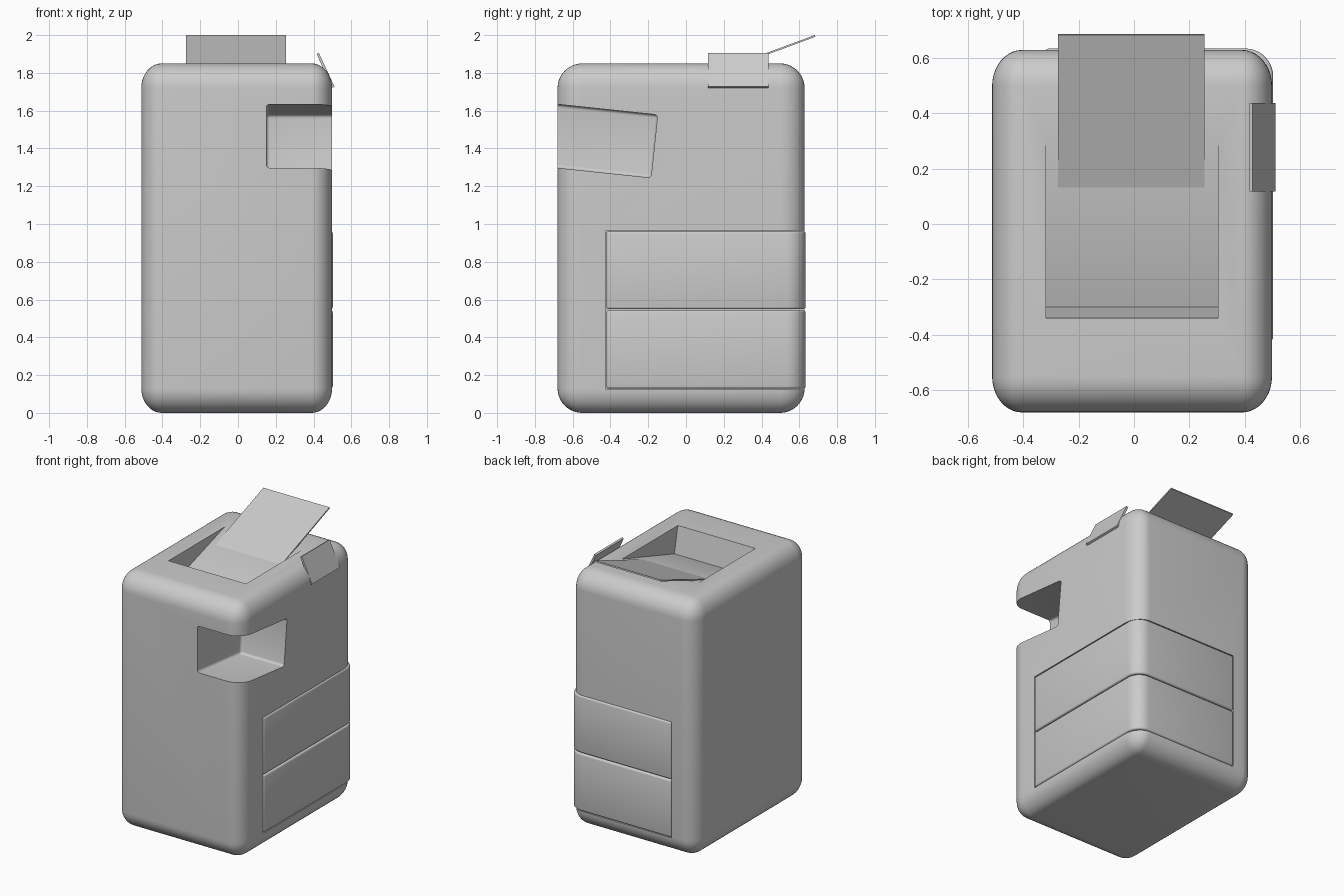
import bpy, bmesh, math
from mathutils import Matrix, Vector

if "Cube" in bpy.data.objects:
    bpy.data.objects.remove(bpy.data.objects["Cube"])


def finish(name, bm, smooth=True):
    bmesh.ops.recalc_face_normals(bm, faces=bm.faces)
    me = bpy.data.meshes.new(name)
    bm.to_mesh(me)
    bm.free()
    ob = bpy.data.objects.new(name, me)
    bpy.context.collection.objects.link(ob)
    if smooth:
        shade(ob)
    return ob


def activate(ob):
    bpy.ops.object.select_all(action='DESELECT')
    ob.select_set(True)
    bpy.context.view_layer.objects.active = ob


def shade(ob):
    activate(ob)
    bpy.ops.object.shade_smooth_by_angle(angle=math.radians(35))


def box_bm(lo, hi):
    lo, hi = Vector(lo), Vector(hi)
    bm = bmesh.new()
    bmesh.ops.create_cube(bm, size=1)
    size = hi - lo
    for v in bm.verts:
        v.co = Vector([v.co[i] * size[i] for i in range(3)]) + (lo + hi) / 2
    return bm


def round_edges(bm, edges, r, seg):
    bmesh.ops.bevel(bm, geom=edges, offset=r, offset_type='OFFSET', segments=seg,
                    profile=0.5, affect='EDGES', clamp_overlap=True)


def prism(name, pts, a, b, axis):
    """Extrude a 2D profile along 'x' (points are y,z) or 'y' (points are x,z)."""
    bm = bmesh.new()
    place = (lambda p, t: (t, p[0], p[1])) if axis == 'x' else (lambda p, t: (p[0], t, p[1]))
    face = bm.faces.new([bm.verts.new(place(p, a)) for p in pts])
    new = bmesh.ops.extrude_face_region(bm, geom=[face])['geom']
    shift = Vector((b - a, 0, 0)) if axis == 'x' else Vector((0, b - a, 0))
    bmesh.ops.translate(bm, vec=shift, verts=[g for g in new if isinstance(g, bmesh.types.BMVert)])
    return finish(name, bm, False)


def cut(ob, cutter):
    cutter.hide_render = True
    mod = ob.modifiers.new("cut", 'BOOLEAN')
    mod.operation = 'DIFFERENCE'
    mod.solver = 'EXACT'
    mod.object = cutter
    activate(ob)
    bpy.ops.object.modifier_apply(modifier=mod.name)
    bpy.data.objects.remove(cutter)


# Rounded cabinet, corners slightly narrower across x
k = 1.2
bm = box_bm((-0.512 * k, -0.68, 0), (0.498 * k, 0.628, 1.85))
round_edges(bm, bm.edges[:], 0.13, 10)
bmesh.ops.scale(bm, vec=(1 / k, 1, 1), verts=bm.verts)
body = finish("cabinet_body", bm, False)

# Tilted output recess in the front right corner
bm = box_bm((0.15, -0.9, -0.335), (0.9, 0, 0))
round_edges(bm, bm.edges[:], 0.018, 4)
bm.transform(Matrix.Translation((0, -0.15, 1.578)) @ Matrix.Rotation(math.radians(-6), 4, 'X'))
cut(body, finish("recess_cutter", bm, False))

# Sloping well in the top
cut(body, prism("well_cutter", [(-0.30, 1.66), (0.616, 1.95), (-0.361, 1.95)],
                -0.318, 0.303, 'x'))

# Opening for the drawers at the back right corner
cut(body, finish("drawer_cutter", box_bm((-0.323, -0.424, 0.125), (0.9, 0.9, 0.965)), False))
shade(body)

# Two drawers wrapping round the corner
for name, z0, z1 in (("lower_drawer", 0.129, 0.543), ("upper_drawer", 0.549, 0.961)):
    bm = box_bm((-0.32, -0.421, z0), (0.502, 0.633, z1))
    corner = [e for e in bm.edges if all(v.co.x > 0.4 and v.co.y > 0.5 for v in e.verts)]
    round_edges(bm, corner, 0.10, 10)
    bm.normal_update()
    sharp = [e for e in bm.edges if e.calc_face_angle(0) > math.radians(40)]
    round_edges(bm, sharp, 0.012, 3)
    finish(name, bm)

# Paper support rising from the well
prism("paper_support", [(0.10, 1.785), (0.682, 2.0), (0.685, 1.991), (0.104, 1.776)],
      -0.275, 0.255, 'x')

# Tilted control panel on the right shoulder
prism("control_panel", [(0.416, 1.90), (0.428, 1.906), (0.511, 1.727), (0.498, 1.721)],
      0.117, 0.437, 'y')
